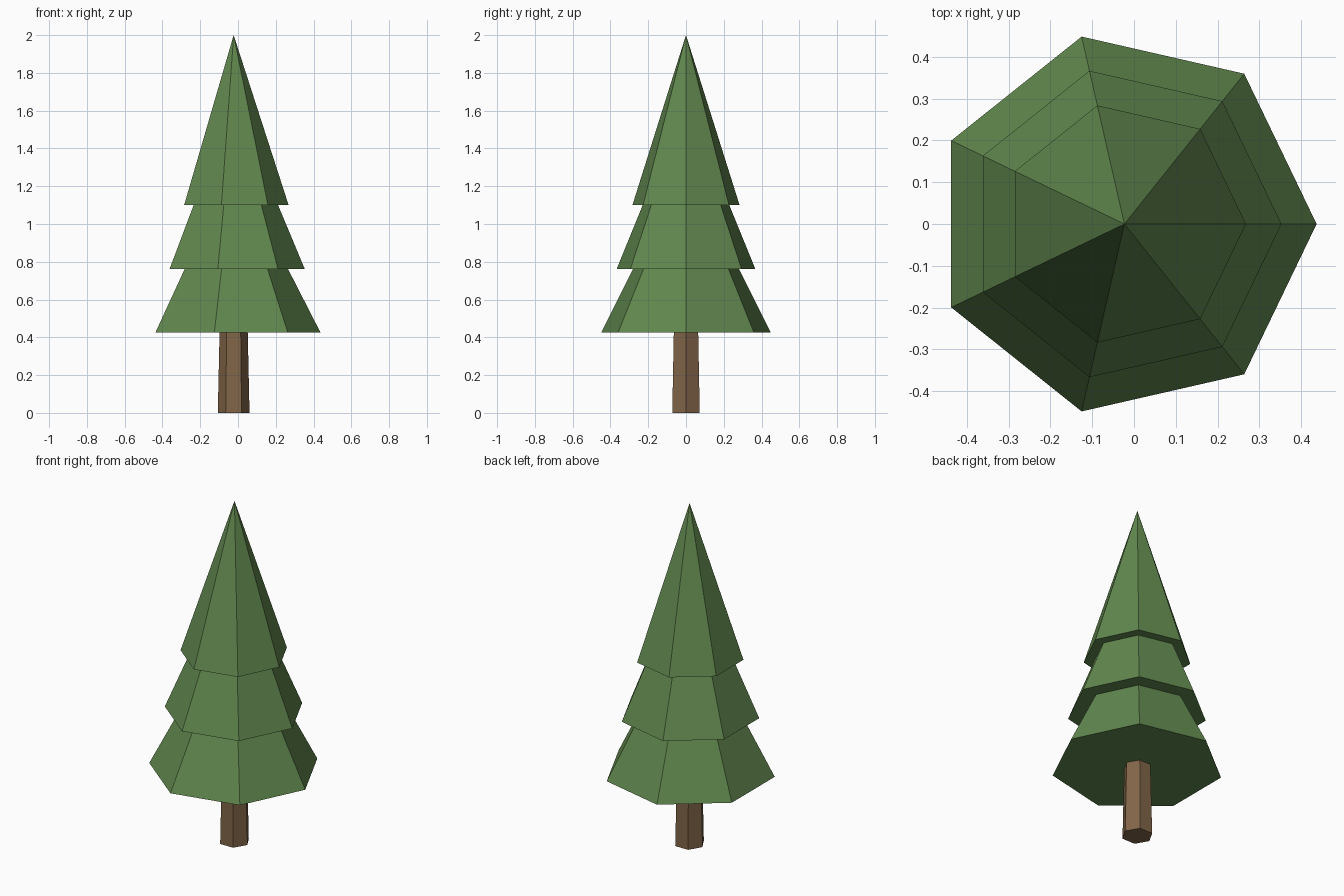
import bpy
import math

if "Cube" in bpy.data.objects:
    bpy.data.objects.remove(bpy.data.objects["Cube"])

AXIS_X = -0.023  # trunk axis, so the seven-sided bounds centre on x = 0


def make_material(name, color):
    mat = bpy.data.materials.new(name)
    mat.diffuse_color = (*color, 1.0)
    mat.use_nodes = True
    mat.node_tree.nodes["Principled BSDF"].inputs["Base Color"].default_value = mat.diffuse_color
    return mat


def add_cone(name, sides, r_bottom, r_top, z_bottom, height, mat):
    """Flat-shaded cone with its first corner pointing along +x."""
    bpy.ops.mesh.primitive_cone_add(
        vertices=sides, radius1=r_bottom, radius2=r_top, depth=height,
        location=(AXIS_X, 0, z_bottom + height / 2),
        rotation=(0, 0, -math.pi / 2))
    obj = bpy.context.object
    obj.name = name
    bpy.ops.object.transform_apply(location=True, rotation=True, scale=True)
    obj.data.materials.append(mat)
    return obj


bark = make_material("bark", (0.22, 0.13, 0.065))
needles = make_material("needles", (0.12, 0.245, 0.077))

# Tapered six-sided trunk, ending just inside the lowest tier
add_cone("trunk", 6, 0.084, 0.074, 0.0, 0.45, bark)

# Three overlapping seven-sided foliage tiers
tiers = [
    ("lower_foliage", 0.46, 0.425),
    ("middle_foliage", 0.376, 0.763),
    ("upper_foliage", 0.291, 1.10),
]
for name, radius, z in tiers:
    add_cone(name, 7, radius, 0.0, z, 0.90, needles)
